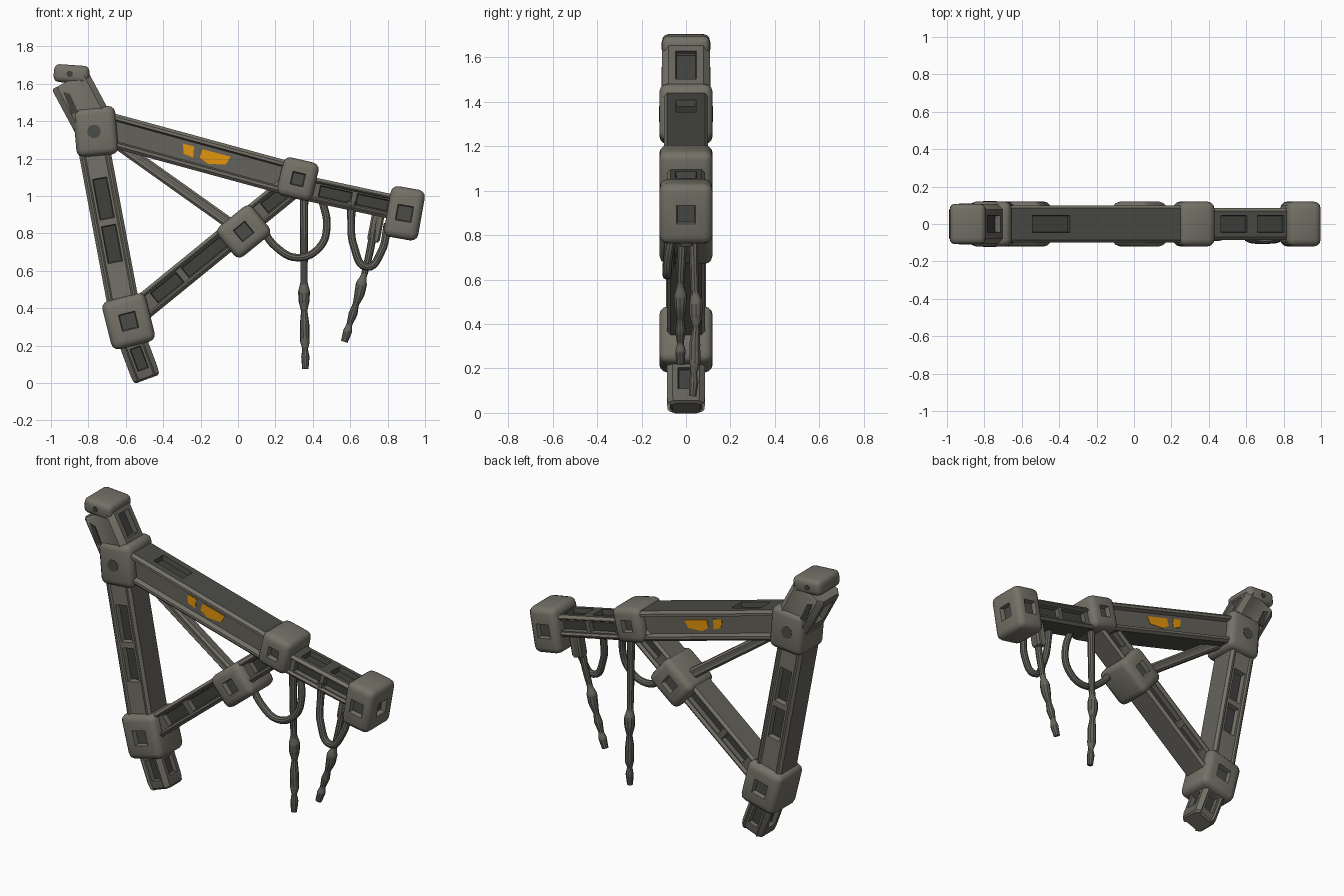
import bpy, bmesh, math
from mathutils import Vector, Matrix

cube = bpy.data.objects.get("Cube")
if cube:
    bpy.data.objects.remove(cube, do_unlink=True)


def material(name, rgb):
    m = bpy.data.materials.new(name)
    m.use_nodes = True
    color = (*rgb, 1)
    m.diffuse_color = color
    bsdf = m.node_tree.nodes["Principled BSDF"]
    bsdf.inputs["Base Color"].default_value = color
    bsdf.inputs["Roughness"].default_value = 0.8
    return m


MATS = [material("warm_grey_metal", (0.175, 0.165, 0.135)),
        material("worn_grey_metal", (0.13, 0.124, 0.105)),
        material("dark_metal", (0.07, 0.07, 0.063)),
        material("socket_shadow_grey", (0.05, 0.05, 0.045)),
        material("orange_paint", (0.78, 0.3, 0.004))]
FRAME, WORN, DARK, SOCKET, ORANGE = range(5)
TOP, FRONT, BOTTOM, BACK = 1, 5, 9, 13  # profile sides of a beam


def finish(name, bm):
    bmesh.ops.recalc_face_normals(bm, faces=bm.faces)
    mesh = bpy.data.meshes.new(name)
    bm.to_mesh(mesh)
    bm.free()
    for m in MATS:
        mesh.materials.append(m)
    obj = bpy.data.objects.new(name, mesh)
    bpy.context.collection.objects.link(obj)
    return obj


def sink(bm, face, depth, mat):
    """Push a face inwards with steep walls."""
    bmesh.ops.inset_individual(bm, faces=[face], thickness=0.006, depth=-depth)
    face.material_index = mat


def beam(name, p, q, h, d, stations, slots=(), lip=0.025, channel=0.02,
         chamfer=0.015, edge_mat=DARK, web_mat=WORN):
    """Loft a channelled section between two points in the xz plane."""
    p, q = Vector((p[0], 0, p[1])), Vector((q[0], 0, q[1]))
    axis = (q - p).normalized()
    up = Vector((-axis.z, 0, axis.x))
    w = h - lip
    half = [(h - chamfer, d), (h, d - chamfer), (h, chamfer - d), (h - chamfer, -d),
            (w, -d), (w - 0.008, channel - d), (0.008 - w, channel - d), (-w, -d)]
    profile = half + [(-u, -v) for u, v in half]
    bm = bmesh.new()
    rings = []
    for t, s in stations:
        c = p.lerp(q, t)
        rings.append([bm.verts.new(c + up * u * s + Vector((0, v * s, 0)))
                      for u, v in profile])
    n = len(profile)
    sides = {}
    for i, (a, b) in enumerate(zip(rings, rings[1:])):
        for k in range(n):
            j = (k + 1) % n
            f = bm.faces.new((a[k], a[j], b[j], b[k]))
            f.material_index = (edge_mat if k in (TOP, BOTTOM)
                                else web_mat if k in (FRONT, BACK) else FRAME)
            sides[i, k] = f
    bm.faces.new(rings[0])
    bm.faces.new(rings[-1])
    bmesh.ops.recalc_face_normals(bm, faces=bm.faces)
    for seg, k, margin, depth in slots:
        bmesh.ops.inset_individual(bm, faces=[sides[seg, k]], thickness=margin)
        sink(bm, sides[seg, k], depth, SOCKET)
    return finish(name, bm)


def both(seg, margin, depth):
    return [(seg, FRONT, margin, depth), (seg, BACK, margin, depth)]


def joint(name, x, z, sx, sz, angle, socket=0.08, ends=(), d=0.12, round_=0.038):
    """Rounded block with square sockets sunk into chosen faces."""
    bm = bmesh.new()
    bmesh.ops.create_cube(bm, size=1)
    bmesh.ops.scale(bm, vec=(sx, 2 * d, sz), verts=bm.verts)
    bmesh.ops.bevel(bm, geom=bm.edges[:], offset=round_, segments=3, profile=0.5,
                    affect='EDGES')
    for direction in [(0, -1, 0), (0, 1, 0), *ends] if socket else []:
        axis = Vector(direction)
        face = max(bm.faces, key=lambda f: f.calc_area() * (f.normal.dot(axis) > 0.99))
        bmesh.ops.inset_individual(bm, faces=[face], thickness=0.01)
        for v in face.verts:
            for i in range(3):
                if not direction[i]:
                    v.co[i] = math.copysign(socket / 2, v.co[i])
        sink(bm, face, 0.03, DARK)
    bmesh.ops.rotate(bm, cent=(0, 0, 0), verts=bm.verts,
                     matrix=Matrix.Rotation(-math.radians(angle), 3, 'Y'))
    bmesh.ops.translate(bm, vec=(x, 0, z), verts=bm.verts)
    return finish(name, bm)


def plates(name, outlines, y, mat, thick=0.006):
    """Thin painted plates on both the front and the back."""
    bm = bmesh.new()
    for side in (-1, 1):
        for pts in outlines:
            f = bm.faces.new([bm.verts.new((x, side * y, z)) for x, z in pts])
            out = bmesh.ops.extrude_face_region(bm, geom=[f])["geom"]
            bmesh.ops.translate(bm, vec=(0, side * thick, 0),
                                verts=[v for v in out if isinstance(v, bmesh.types.BMVert)])
    for f in bm.faces:
        f.material_index = mat
    return finish(name, bm)


def cable(name, points, radius):
    """Smooth tube through (x, y, z, relative thickness) points."""
    curve = bpy.data.curves.new(name, 'CURVE')
    curve.dimensions = '3D'
    curve.bevel_depth = radius
    curve.bevel_resolution = 3
    curve.resolution_u = 6
    curve.use_fill_caps = True
    spline = curve.splines.new('BEZIER')
    spline.bezier_points.add(len(points) - 1)
    for bp, (x, y, z, r) in zip(spline.bezier_points, points):
        bp.co = (x, y, z)
        bp.radius = r
        bp.handle_left_type = bp.handle_right_type = 'AUTO'
    curve.materials.append(MATS[WORN])
    obj = bpy.data.objects.new(name, curve)
    bpy.context.collection.objects.link(obj)
    bpy.ops.object.select_all(action='DESELECT')
    obj.select_set(True)
    bpy.context.view_layer.objects.active = obj
    bpy.ops.object.convert(target='MESH')


# Main beams of the triangular frame
beam("boom", (-0.78, 1.38), (0.32, 1.08), 0.09, 0.1,
     [(0, 1), (0.16, 1), (0.41, 1), (1, 1)],
     [(1, TOP, 0.055, 0.03)], lip=0.03, channel=0.03)
beam("boom_tip", (0.3, 1.055), (0.88, 0.93), 0.066, 0.085,
     [(0, 1), (0.22, 1), (0.54, 1), (0.56, 1), (0.88, 1), (1, 1)],
     [(s, TOP, 0.033, 0.03) for s in (1, 3)]
     + both(1, 0.01, 0.025) + both(3, 0.01, 0.025), lip=0.02, channel=0.015)
beam("post", (-0.6, 0.35), (-0.79, 1.36), 0.085, 0.09,
     [(0, 1), (0.28, 1), (0.5, 1), (0.51, 1), (0.75, 1), (1, 1)],
     both(1, 0.018, 0.03) + both(3, 0.018, 0.03), channel=0.008,
     edge_mat=WORN, web_mat=FRAME)
beam("brace", (-0.6, 0.33), (0.32, 1.08), 0.068, 0.085,
     [(0, 1), (0.16, 1), (0.32, 1), (0.34, 1), (0.58, 1), (0.8, 1), (0.93, 1), (1, 1)],
     both(1, 0.008, 0.03) + both(3, 0.008, 0.03) + both(5, 0.008, 0.03),
     lip=0.02, channel=0.02, edge_mat=WORN)
beam("tie_strut", (-0.68, 1.305), (0.03, 0.8), 0.03, 0.032, [(0, 1), (1, 1)],
     lip=0.014, channel=0.003, chamfer=0.012, edge_mat=WORN)

# Head and foot of the post
beam("post_head", (-0.75, 1.34), (-0.9, 1.62), 0.108, 0.108,
     [(0, 1), (0.3, 1), (0.95, 1), (1, 0.93)],
     [(1, TOP, 0.045, 0.03), (1, BOTTOM, 0.045, 0.03)],
     lip=0.035, channel=0.004, chamfer=0.03, edge_mat=WORN, web_mat=FRAME)
joint("head_knob", -0.89, 1.652, 0.19, 0.096, -4, socket=0, d=0.108, round_=0.03)
beam("post_foot", (-0.61, 0.35), (-0.487, 0.02), 0.076, 0.086,
     [(0, 1), (0.45, 1), (0.88, 1), (0.97, 0.95), (1, 0.82)],
     both(1, 0.018, 0.025) + [(1, TOP, 0.035, 0.025), (1, BOTTOM, 0.035, 0.025)],
     lip=0.025, channel=0.012, chamfer=0.025, edge_mat=WORN)

# Joint blocks
joint("top_joint", -0.76, 1.345, 0.225, 0.26, 5, socket=0)
joint("bottom_joint", -0.585, 0.33, 0.24, 0.265, 14, socket=0.09)
joint("brace_joint", 0.03, 0.81, 0.24, 0.205, 39)
joint("boom_collar", 0.32, 1.09, 0.195, 0.21, -13, socket=0.07)
joint("boom_end_cap", 0.89, 0.907, 0.185, 0.275, -10, socket=0.085, ends=[(1, 0, 0)])


# Round sockets, head slots, and orange paint on the boom web
def disc(x, z, r):
    return [(x + r * math.cos(a * math.pi / 8), z + r * math.sin(a * math.pi / 8))
            for a in range(16)]


plates("joint_sockets", [disc(-0.77, 1.345, 0.036)], 0.116, DARK)
plates("head_marks", [
    disc(-0.9, 1.652, 0.017),
    [(-0.935, 1.557), (-0.898, 1.545), (-0.855, 1.45), (-0.89, 1.435)],
], 0.104, SOCKET)
plates("orange_marks", [
    [(-0.295, 1.28), (-0.235, 1.265), (-0.24, 1.205), (-0.29, 1.225)],
    [(-0.19, 1.25), (-0.04, 1.21), (-0.065, 1.167), (-0.16, 1.172), (-0.205, 1.205)],
], 0.067, ORANGE)

# Hanging loops
cable("large_loop", [(0.12, -0.05, 0.84, 1), (0.2, -0.06, 0.73, 1), (0.32, -0.07, 0.67, 1),
                     (0.44, -0.07, 0.73, 1), (0.475, -0.06, 0.84, 1),
                     (0.45, -0.04, 0.98, 1)], 0.021)
cable("small_loop", [(0.61, -0.05, 0.97, 1.3), (0.605, -0.06, 0.87, 1), (0.62, -0.08, 0.73, 1),
                     (0.69, -0.085, 0.62, 1), (0.765, -0.08, 0.7, 1),
                     (0.8, -0.05, 0.85, 1)], 0.021)

# Dangling cords with swollen plugs
cable("long_cord", [(0.353, 0.03, 1.0, 1.35), (0.353, 0.04, 0.54, 1.1),
                    (0.353, 0.045, 0.49, 1.85), (0.353, 0.045, 0.44, 1.75),
                    (0.354, 0.045, 0.385, 1), (0.356, 0.04, 0.31, 1.5),
                    (0.358, 0.04, 0.22, 1.5), (0.359, 0.035, 0.18, 0.9),
                    (0.36, 0.035, 0.14, 1.3), (0.36, 0.03, 0.075, 1)], 0.017)
cable("short_cord", [(0.74, -0.01, 0.9, 1.3), (0.7, -0.02, 0.68, 1.2), (0.672, -0.025, 0.57, 1),
                     (0.66, -0.025, 0.53, 1.75), (0.65, -0.025, 0.48, 1.65),
                     (0.63, -0.025, 0.42, 1), (0.615, -0.025, 0.37, 1.4),
                     (0.595, -0.025, 0.31, 0.9), (0.587, -0.025, 0.28, 1.4),
                     (0.568, -0.025, 0.22, 1.1)], 0.017)
beam("cord_clamp", (0.75, 0.9), (0.722, 0.755), 0.034, 0.035, [(0, 1), (0.9, 1), (1, 0.8)],
     lip=0.015, channel=0.003, chamfer=0.01, edge_mat=WORN)

# Smooth shading with crisp edges
bpy.ops.object.select_all(action='DESELECT')
for obj in bpy.context.scene.objects:
    if obj.type == 'MESH':
        obj.select_set(True)
        bpy.context.view_layer.objects.active = obj
bpy.ops.object.shade_smooth_by_angle(angle=math.radians(35))
